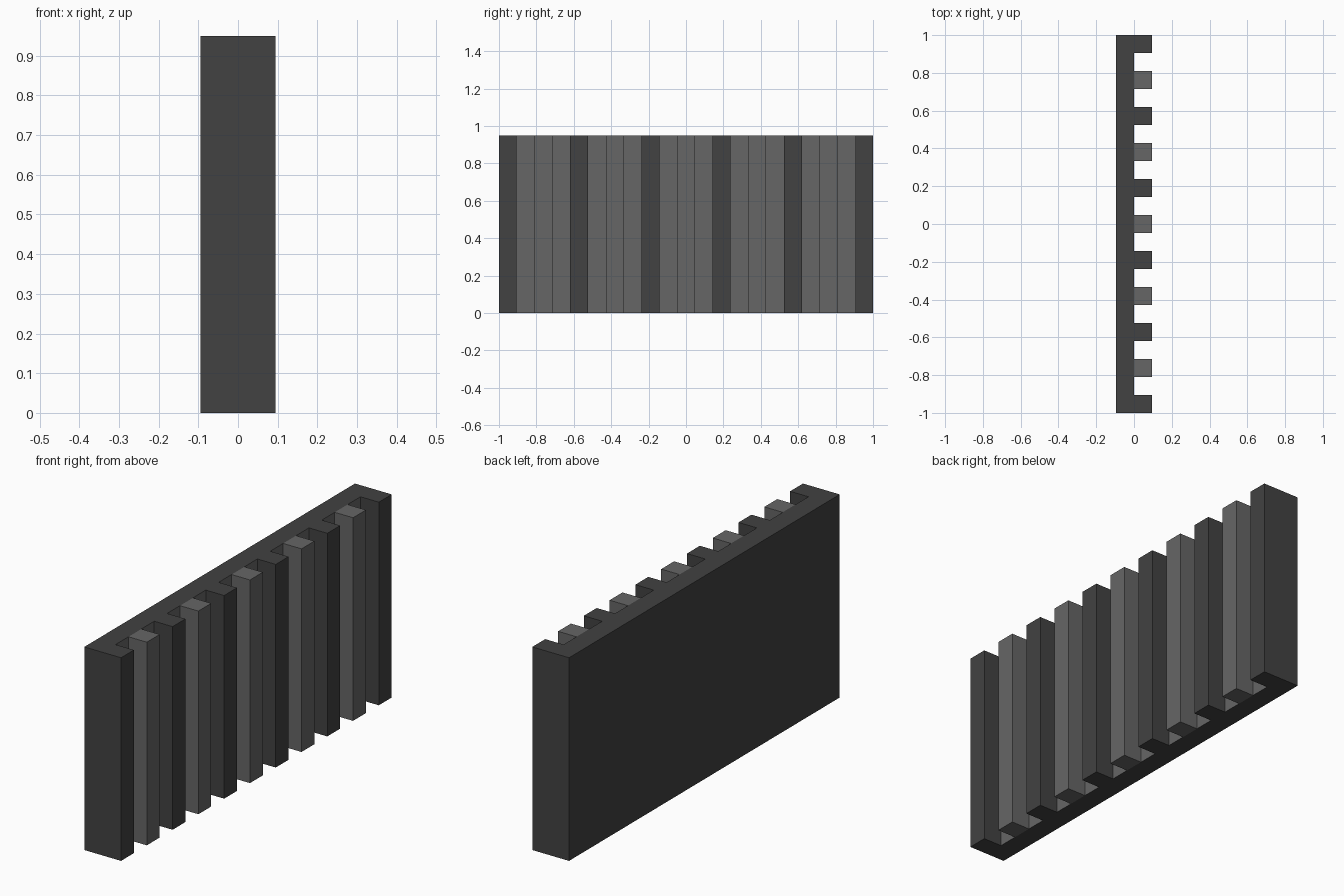
import bpy
import bmesh

if "Cube" in bpy.data.objects:
    bpy.data.objects.remove(bpy.data.objects["Cube"])

H = 0.95            # height
D = 0.095           # half depth of the panel
W = 0.095           # slat width
PITCH = (2 - W) / 10


def material(name, v):
    m = bpy.data.materials.new(name)
    m.diffuse_color = (v, v, v, 1)
    m.use_nodes = True
    m.node_tree.nodes["Principled BSDF"].inputs["Base Color"].default_value = m.diffuse_color
    return m


dark = material("dark_grey", 0.054)
light = material("light_grey", 0.133)


def extrude_profile(name, points, mats):
    """Extrude a plan outline (x, y) from the floor up to the full height."""
    bm = bmesh.new()
    base = bm.faces.new([bm.verts.new((x, y, 0)) for x, y in points])
    ext = bmesh.ops.extrude_face_region(bm, geom=[base], use_keep_orig=True)
    verts = [g for g in ext["geom"] if isinstance(g, bmesh.types.BMVert)]
    bmesh.ops.translate(bm, verts=verts, vec=(0, 0, H))
    bmesh.ops.recalc_face_normals(bm, faces=bm.faces)
    # Recessed faces between the dark ribs take the second material
    if len(mats) > 1:
        for f in bm.faces:
            if f.normal.x > 0.9 and abs(f.calc_center_median().x) < 1e-4:
                f.material_index = 1
    mesh = bpy.data.meshes.new(name)
    bm.to_mesh(mesh)
    bm.free()
    for m in mats:
        mesh.materials.append(m)
    ob = bpy.data.objects.new(name, mesh)
    bpy.context.collection.objects.link(ob)
    return ob


# Back panel with the dark ribs, as one comb-shaped outline
outline = [(-D, 1), (-D, -1)]
for i in range(0, 11, 2):
    y = -1 + i * PITCH
    rib = [(0, y), (D, y), (D, y + W), (0, y + W)]
    if i == 0:
        rib = rib[1:]
    if i == 10:
        rib = rib[:-1]
    outline += rib
extrude_profile("ribbed_panel", outline, [dark, light])

# Light slats standing between the dark ribs
for i in range(1, 11, 2):
    y = -1 + i * PITCH
    extrude_profile(f"light_slat_{i // 2 + 1}",
                    [(0, y), (D, y), (D, y + W), (0, y + W)], [light])
